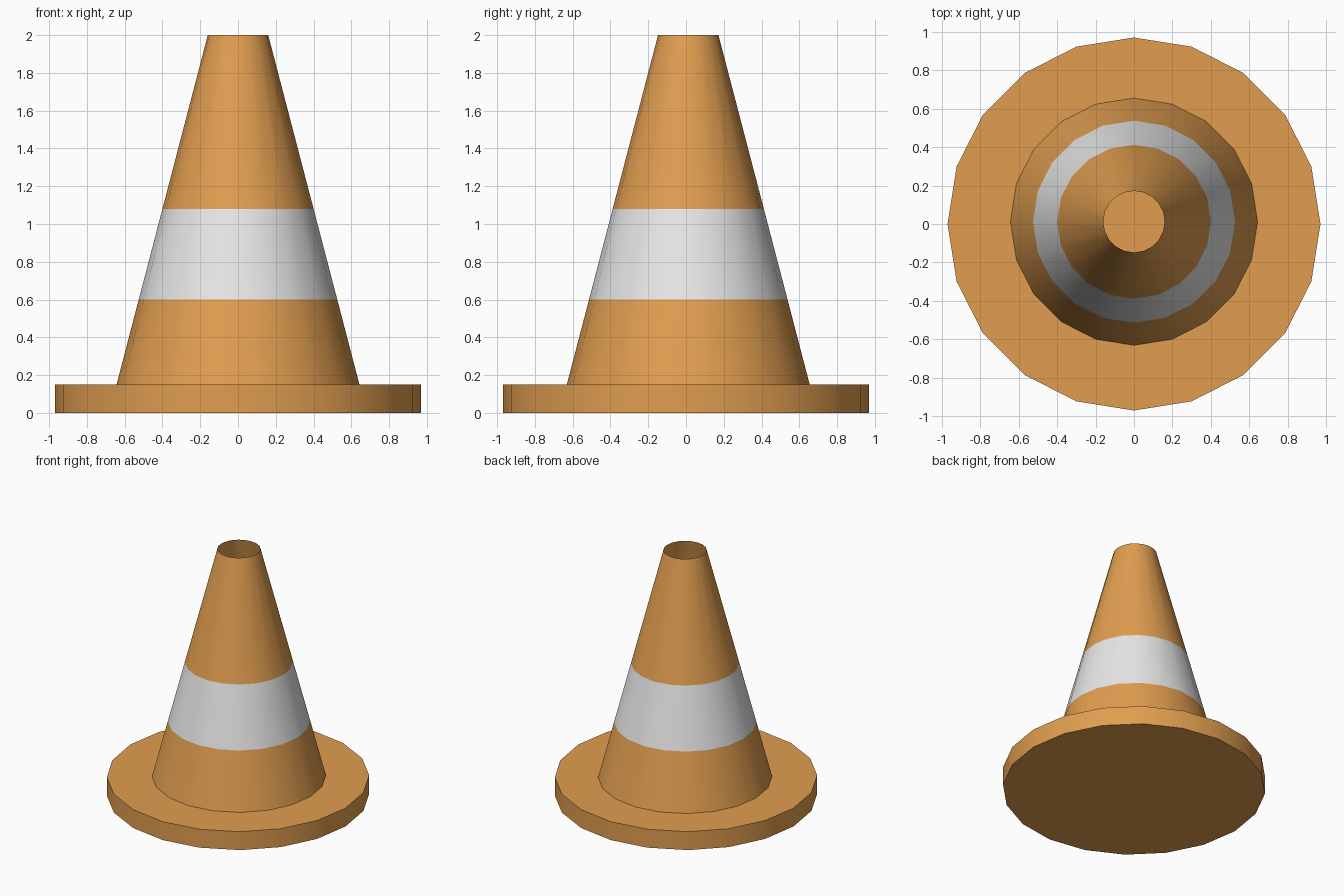
import bpy
import bmesh
import math

SIDES = 20
CONE_Y = 0.012

cube = bpy.data.objects.get("Cube")
if cube:
    bpy.data.objects.remove(cube, do_unlink=True)


def make_material(name, rgb):
    mat = bpy.data.materials.new(name)
    mat.use_nodes = True
    mat.diffuse_color = (*rgb, 1)
    mat.node_tree.nodes["Principled BSDF"].inputs["Base Color"].default_value = (*rgb, 1)
    return mat


orange = make_material("orange", (0.75, 0.34, 0.08))
white = make_material("off_white", (0.82, 0.82, 0.82))


def lathe(name, profile, materials, y=0.0):
    """Revolve a (radius, height) profile; a zero radius closes to a point."""
    bm = bmesh.new()
    points = [bm.verts.new((r, 0, z)) for r, z in profile]
    edges = [bm.edges.new(pair) for pair in zip(points, points[1:])]
    bmesh.ops.spin(bm, geom=points + edges, cent=(0, 0, 0), axis=(0, 0, 1),
                   angle=math.tau, steps=SIDES, use_duplicate=False)
    bmesh.ops.remove_doubles(bm, verts=bm.verts, dist=0.0001)
    bmesh.ops.recalc_face_normals(bm, faces=bm.faces)
    mesh = bpy.data.meshes.new(name)
    bm.to_mesh(mesh)
    bm.free()
    for mat in materials:
        mesh.materials.append(mat)
    obj = bpy.data.objects.new(name, mesh)
    obj.location.y = y
    bpy.context.collection.objects.link(obj)
    bpy.ops.object.select_all(action="DESELECT")
    obj.select_set(True)
    bpy.context.view_layer.objects.active = obj
    bpy.ops.object.shade_smooth_by_angle(angle=math.radians(30))
    return obj


# Flat round base
lathe("base", [(0, 0), (0.97, 0), (0.97, 0.15), (0, 0.15)], [orange])

# Hollow open-topped cone, with edge rings at the stripe limits
BOTTOM, TOP = (0.643, 0.15), (0.16, 2.0)
STRIPE = (0.6, 1.08)


def radius_at(z):
    t = (z - BOTTOM[1]) / (TOP[1] - BOTTOM[1])
    return BOTTOM[0] + t * (TOP[0] - BOTTOM[0])


cone = lathe("cone", [BOTTOM] + [(radius_at(z), z) for z in STRIPE] + [TOP],
             [orange, white], CONE_Y)

# White reflective stripe
for face in cone.data.polygons:
    face.material_index = int(STRIPE[0] < face.center.z < STRIPE[1])
